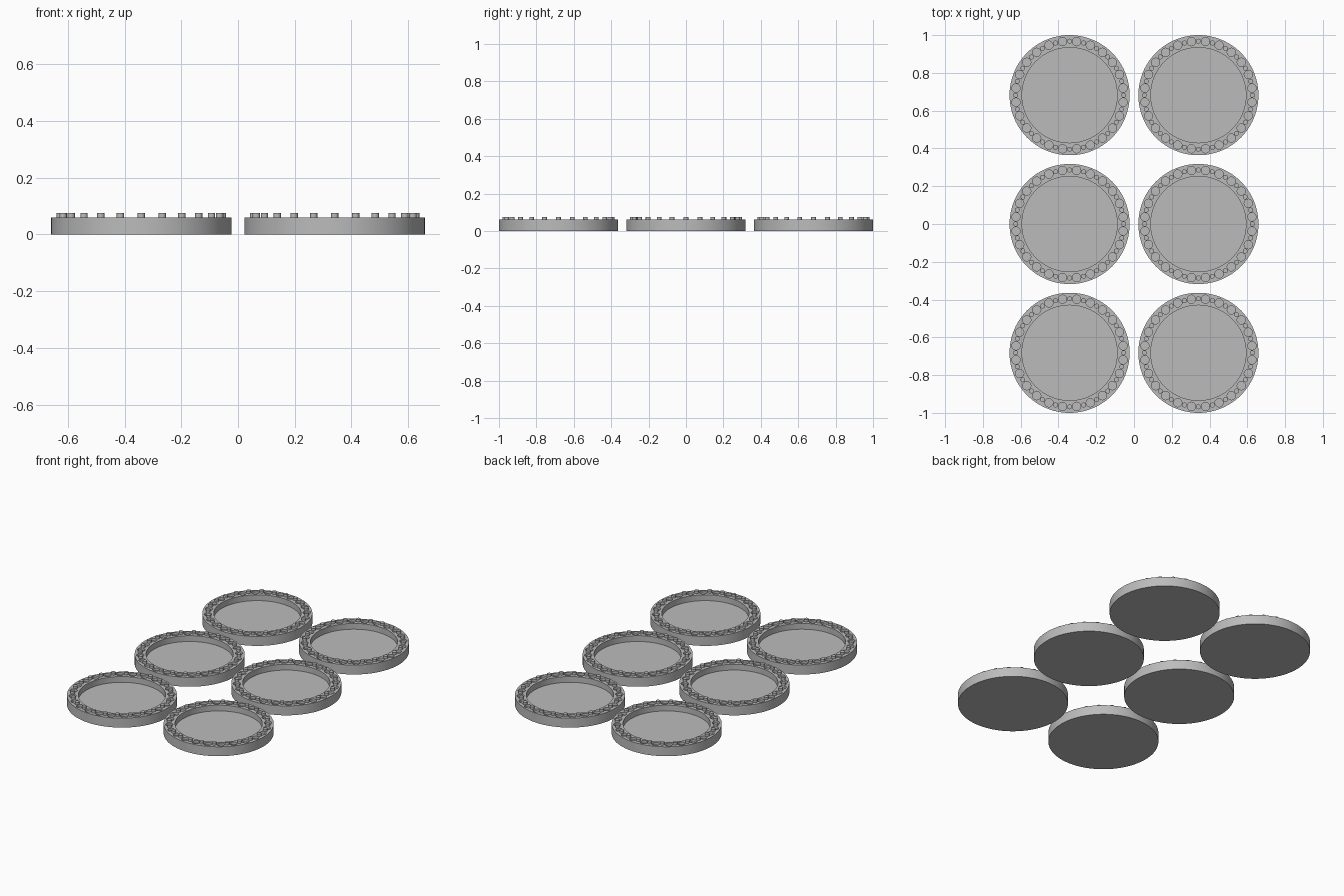
import bpy, bmesh, math

if "Cube" in bpy.data.objects:
    bpy.data.objects.remove(bpy.data.objects["Cube"])

R_OUT, R_IN, R_RING = 0.318, 0.252, 0.286
Z_TOP, Z_FLOOR, Z_STUD = 0.06, 0.023, 0.075
COUNT = 24

grey = bpy.data.materials.new("plain grey")
grey.diffuse_color = (0.5, 0.5, 0.5, 1)
grey.use_nodes = True
grey.node_tree.nodes["Principled BSDF"].inputs["Base Color"].default_value = grey.diffuse_color


def cylinder(bm, r, z0, z1, angle=0, ring=0, sides=16):
    """Closed cylinder from z0 to z1, placed at an angle on a ring."""
    geo = bmesh.ops.create_cone(bm, cap_ends=True, segments=sides,
                                radius1=r, radius2=r, depth=z1 - z0)
    bmesh.ops.translate(bm, verts=geo["verts"], vec=(
        ring * math.cos(angle), ring * math.sin(angle), (z0 + z1) / 2))


def finish(bm, name):
    me = bpy.data.meshes.new(name)
    bm.to_mesh(me)
    bm.free()
    me.materials.append(grey)
    ob = bpy.data.objects.new(name, me)
    bpy.context.collection.objects.link(ob)
    return ob


def smooth(ob):
    bpy.ops.object.select_all(action='DESELECT')
    ob.select_set(True)
    bpy.context.view_layer.objects.active = ob
    bpy.ops.object.shade_smooth_by_angle(angle=math.radians(35))


# Cutter: central recess and the round sockets in the rim
bm = bmesh.new()
cylinder(bm, R_IN, Z_FLOOR, 0.12, sides=96)
for i in range(COUNT):
    cylinder(bm, 0.022, Z_TOP - 0.015, 0.12,
             (i + 0.5) * math.tau / COUNT, R_RING, 20)
cutter = finish(bm, "recess_cutter")

# Tray body with recess and sockets cut out
bm = bmesh.new()
cylinder(bm, R_OUT, 0, Z_TOP, sides=96)
body = finish(bm, "tray")
cut = body.modifiers.new("recess", 'BOOLEAN')
cut.operation, cut.object, cut.solver = 'DIFFERENCE', cutter, 'EXACT'
bpy.context.view_layer.objects.active = body
bpy.ops.object.modifier_apply(modifier="recess")
bpy.data.objects.remove(cutter)
smooth(body)

# Small studs between the sockets
bm = bmesh.new()
for i in range(COUNT):
    cylinder(bm, 0.013, Z_TOP - 0.005, Z_STUD, i * math.tau / COUNT, R_RING)
studs = finish(bm, "rim_studs")
smooth(studs)

# Repeat the tray in two columns and three rows
for part in (body, studs):
    spots = [(x, y) for x in (-0.341, 0.341) for y in (-0.682, 0, 0.682)]
    for k, (x, y) in enumerate(spots):
        ob = part if k == 0 else part.copy()
        if k:
            bpy.context.collection.objects.link(ob)
        ob.location = (x, y, 0)
